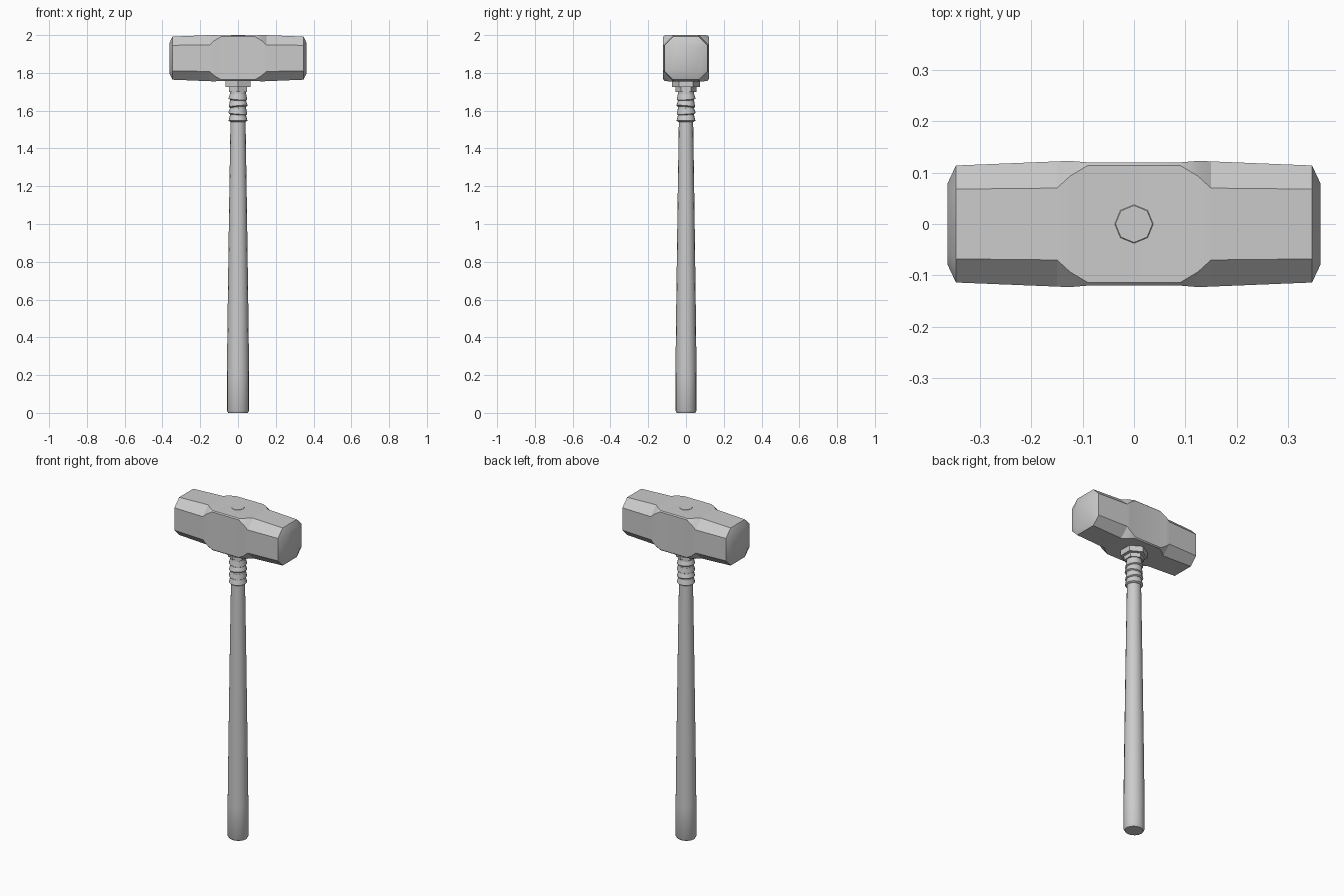
import bpy, bmesh, math
from mathutils import Matrix

cube = bpy.data.objects.get("Cube")
if cube:
    bpy.data.objects.remove(cube, do_unlink=True)

grey = bpy.data.materials.new("plain grey")
grey.use_nodes = True
grey.diffuse_color = (0.6, 0.6, 0.6, 1)
grey.node_tree.nodes["Principled BSDF"].inputs["Base Color"].default_value = (0.6, 0.6, 0.6, 1)


def loft(name, rings, angle):
    """Skin a list of equal-length point rings, capped at both ends."""
    bm = bmesh.new()
    loops = [[bm.verts.new(p) for p in ring] for ring in rings]
    n = len(loops[0])
    for a, b in zip(loops, loops[1:]):
        for i in range(n):
            j = (i + 1) % n
            bm.faces.new((a[i], a[j], b[j], b[i]))
    bm.faces.new(loops[0])
    bm.faces.new(loops[-1])
    bmesh.ops.recalc_face_normals(bm, faces=bm.faces)
    mesh = bpy.data.meshes.new(name)
    bm.to_mesh(mesh)
    bm.free()
    mesh.materials.append(grey)
    obj = bpy.data.objects.new(name, mesh)
    bpy.context.collection.objects.link(obj)
    bpy.ops.object.select_all(action='DESELECT')
    obj.select_set(True)
    bpy.context.view_layer.objects.active = obj
    if angle:
        bpy.ops.object.shade_smooth_by_angle(angle=math.radians(angle))
    return obj


def turned(name, profile, sides, angle=40, turn=0.0, squash=1.0):
    """Profile of (radius, height) turned around the upright axis."""
    steps = [turn + 2 * math.pi * i / sides for i in range(sides)]
    return loft(name, [[(r * math.cos(t), squash * r * math.sin(t), z) for t in steps]
                       for r, z in profile], angle)


# Head: square block with chamfered, slightly tapering striking ends
def head_ring(x, half, chamfer):
    k = half - chamfer
    pts = [(half, -k), (half, k), (k, half), (-k, half),
           (-half, k), (-half, -k), (-k, -half), (k, -half)]
    return [(x, y, 1.878 + z) for y, z in pts]


half_sections = [(0.09, 0.12, 0.006), (0.125, 0.123, 0.03), (0.15, 0.122, 0.052),
                 (0.347, 0.114, 0.046), (0.363, 0.08, 0.025)]
sections = [(-x, h, c) for x, h, c in reversed(half_sections)] + half_sections
loft("hammer_head", [head_ring(*s) for s in sections], 28)

# Handle and the stub showing through the top of the head
turned("handle", [(0.052, 0), (0.059, 0.012), (0.059, 0.2), (0.054, 0.6),
                  (0.047, 1.1), (0.04, 1.54), (0.037, 1.8)], 16, squash=0.95)
turned("handle_stub", [(0.04, 1.95), (0.04, 1.995), (0.036, 2.0)], 8, 25)

# Stepped six-sided collar under the head
turned("collar_upper", [(0.075, 1.725), (0.075, 1.762)], 6, 0, math.pi / 2)
turned("collar_lower", [(0.055, 1.7), (0.055, 1.73)], 6, 0, math.pi / 2)

# Grip wrap: sleeve with flared, slightly tilted bands
turned("wrap_sleeve", [(0.043, 1.55), (0.043, 1.705)], 16)
for i in range(4):
    z = 1.56 + 0.038 * i
    band = turned(f"wrap_band_{i + 1}", [(0.042, -0.019), (0.05, -0.013), (0.048, -0.004),
                                         (0.044, 0.01), (0.042, 0.018)], 16)
    tilt = (0, 0.1, -0.12, 0.09)[i]
    band.data.transform(Matrix.Translation((0, 0, z)) @ Matrix.Rotation(tilt, 4, (1, 1, 0)))
